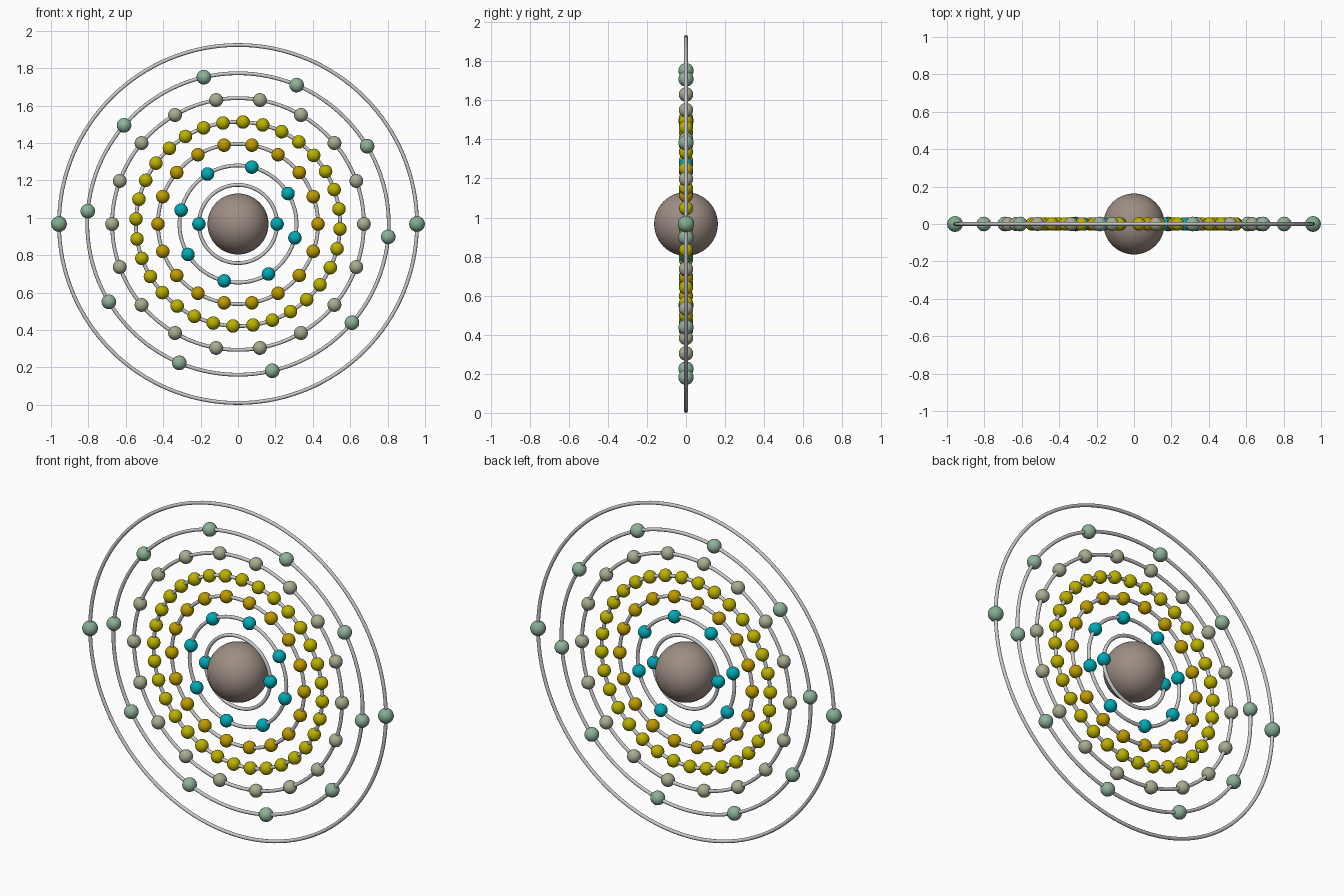
import bpy
from math import cos, sin, pi, radians

if "Cube" in bpy.data.objects:
    bpy.data.objects.remove(bpy.data.objects["Cube"])

CENTRE_Z = 0.967
TUBE = 0.01


def material(name, rgb):
    m = bpy.data.materials.new(name)
    m.diffuse_color = (*rgb, 1)
    m.use_nodes = True
    m.node_tree.nodes["Principled BSDF"].inputs["Base Color"].default_value = m.diffuse_color
    return m


def ball_mesh(name, radius, mat, segments, rings):
    bpy.ops.mesh.primitive_uv_sphere_add(segments=segments, ring_count=rings, radius=radius)
    ob = bpy.context.object
    bpy.ops.object.shade_smooth()
    ob.name = ob.data.name = name
    ob.data.materials.append(mat)
    return ob


# Nucleus
nucleus = ball_mesh("nucleus", 0.163, material("nucleus_taupe", (0.34, 0.27, 0.23)), 64, 32)
nucleus.location.z = CENTRE_Z

cyan = material("cyan", (0.0, 0.40, 0.47))
gold = material("gold", (0.52, 0.33, 0.0))
yellow = material("yellow", (0.50, 0.44, 0.0))
sage = material("sage", (0.40, 0.41, 0.28))
mint = material("mint", (0.27, 0.45, 0.32))
green = material("green", (0.22, 0.42, 0.28))

# Shells: orbit radius, electron count, first angle, electron radius, colour
shells = [
    (0.209, 2, 0, 0.036, cyan),
    (0.313, 8, 31.3, 0.036, cyan),
    (0.428, 18, 0, 0.036, gold),
    (0.546, 32, -2.8, 0.036, yellow),
    (0.673, 18, 0, 0.037, sage),
    (0.806, 10, -4.9, 0.039, mint),
    (0.957, 2, 0, 0.042, green),
]

for n, (radius, count, start, size, mat) in enumerate(shells, 1):
    # Orbit ring, upright in the xz plane
    bpy.ops.mesh.primitive_torus_add(major_radius=radius, minor_radius=TUBE,
                                     major_segments=128, minor_segments=12,
                                     location=(0, 0, CENTRE_Z), rotation=(pi / 2, 0, 0))
    bpy.context.object.name = f"orbit_ring_{n}"
    bpy.ops.object.shade_smooth()

    # Electrons evenly spaced on the ring, sharing one mesh
    first = ball_mesh(f"electron_{n}_1", size, mat, 32, 16)
    for i in range(count):
        ob = first
        if i:
            ob = bpy.data.objects.new(f"electron_{n}_{i + 1}", first.data)
            bpy.context.collection.objects.link(ob)
        a = radians(start) + 2 * pi * i / count
        ob.location = (radius * cos(a), 0, CENTRE_Z + radius * sin(a))
